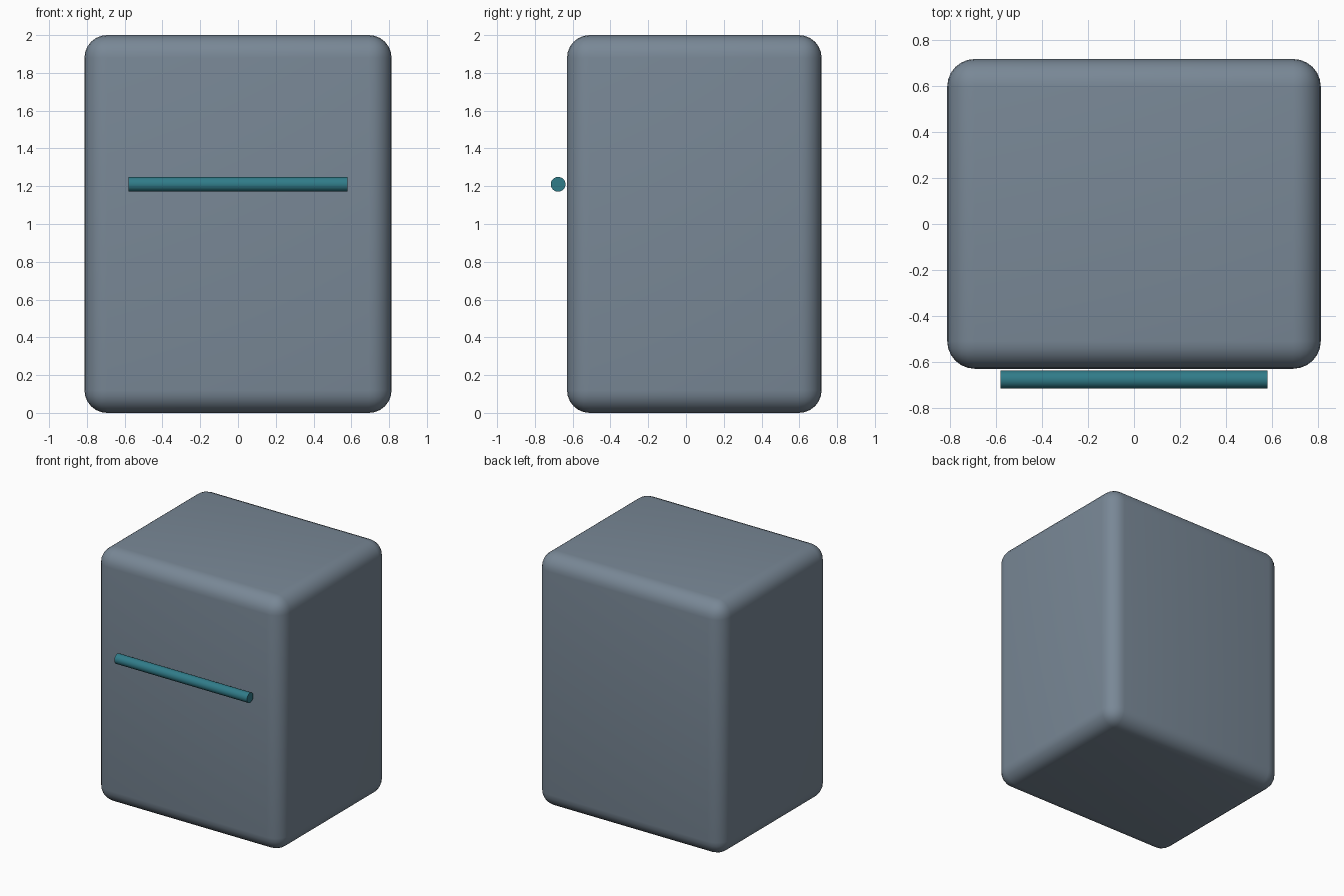
import bpy
import math

if "Cube" in bpy.data.objects:
    bpy.data.objects.remove(bpy.data.objects["Cube"])


def smooth(obj, angle):
    bpy.ops.object.select_all(action='DESELECT')
    obj.select_set(True)
    bpy.context.view_layer.objects.active = obj
    bpy.ops.object.shade_smooth_by_angle(angle=math.radians(angle))


def paint(obj, name, color):
    mat = bpy.data.materials.new(name)
    mat.diffuse_color = (*color, 1)
    mat.use_nodes = True
    mat.node_tree.nodes["Principled BSDF"].inputs["Base Color"].default_value = mat.diffuse_color
    obj.data.materials.append(mat)


# Rounded cabinet body
bpy.ops.mesh.primitive_cube_add(size=1, location=(0, 0.044, 1))
body = bpy.context.object
body.name = "cabinet_body"
body.scale = (1.626, 1.348, 2)
bpy.ops.object.transform_apply(location=False, rotation=False, scale=True)
bevel = body.modifiers.new("rounded_edges", 'BEVEL')
bevel.width = 0.12
bevel.segments = 6
bpy.ops.object.modifier_apply(modifier=bevel.name)
smooth(body, 40)
paint(body, "slate", (0.19, 0.245, 0.305))

# Horizontal bar handle in front of the body
bpy.ops.mesh.primitive_cylinder_add(vertices=32, radius=0.039, depth=1.16,
                                    location=(0, -0.677, 1.21),
                                    rotation=(0, math.pi / 2, 0))
handle = bpy.context.object
handle.name = "bar_handle"
smooth(handle, 40)
paint(handle, "teal", (0.03, 0.2, 0.25))
